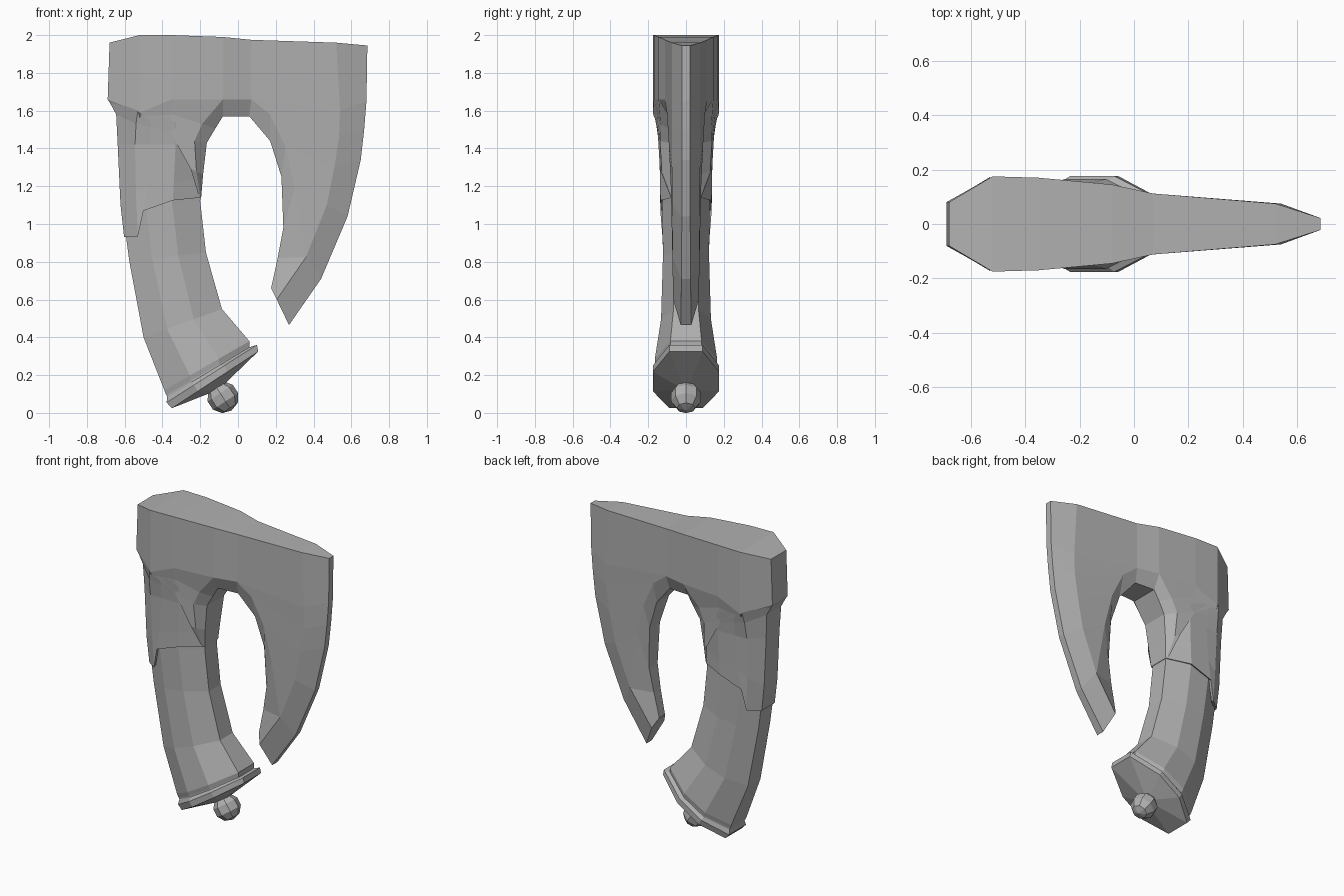
import bpy, bmesh
from mathutils import Matrix, Vector

# Dark grey shared by all parts
steel = bpy.data.materials.new("dark_grey")
steel.diffuse_color = (.44, .44, .44, 1)


def build(name, patches):
    """Skin rows of (x, z, half_width) points into quads, mirrored across y = 0."""
    bm = bmesh.new()
    for rows in patches:
        for s in (1, -1):
            grid = [[bm.verts.new((x, s * y, z)) for x, z, y in r] for r in rows]
            for a, b in zip(grid, grid[1:]):
                for i in range(len(a) - 1):
                    bm.faces.new((a[i], a[i + 1], b[i + 1], b[i]))
    bmesh.ops.remove_doubles(bm, verts=bm.verts[:], dist=0.0005)
    bmesh.ops.dissolve_degenerate(bm, edges=bm.edges[:], dist=0.0001)
    bmesh.ops.recalc_face_normals(bm, faces=bm.faces[:])
    return finish(name, bm)


def finish(name, bm):
    me = bpy.data.meshes.new(name)
    bm.to_mesh(me)
    bm.free()
    me.materials.append(steel)
    ob = bpy.data.objects.new(name, me)
    bpy.context.collection.objects.link(ob)
    return ob


def closed(pts):
    """Run a half section from the centre plane out and back again."""
    return [(*pts[0][:2], 0)] + list(pts) + [(*pts[-1][:2], 0)]


def flat(row):
    return [(x, z, 0) for x, z, y in row]


def octagon(lx, lz, rx, rz, w):
    """Half of an eight-sided ring between a left and a right point."""
    def at(t, y):
        return (lx + (rx - lx) * t, lz + (rz - lz) * t, y)
    return closed([at(0, w * .5), at(.3, w), at(.64, w), at(1, w * .5)])


# Head: columns of top, bevel and underside points
head = [closed(r) for r in (
    [(-.68, 1.96, .08), (-.69, 1.66, .08), (-.64, 1.58, .07)],
    [(-.52, 2.0, .175), (-.52, 1.59, .175), (-.52, 1.50, .14)],
    [(-.35, 2.0, .17), (-.35, 1.66, .17), (-.35, 1.58, .13)],
    [(-.08, 1.99, .145), (-.08, 1.66, .145), (-.08, 1.57, .095)],
    [(.07, 1.975, .112), (.07, 1.66, .112), (.06, 1.57, .085)],
)]
head.insert(0, flat(head[0]))

# Hooked blade: outer edge, ridge, inner bevel, inner edge
blade = [closed(r) for r in (
    [(.68, 1.65, .022), (.54, 1.6, .075), (.07, 1.66, .112), (.06, 1.57, .085)],
    [(.668, 1.5, .022), (.535, 1.46, .075), (.17, 1.58, .10), (.17, 1.44, .065)],
    [(.65, 1.34, .022), (.51, 1.3, .075), (.25, 1.41, .09), (.23, 1.25, .055)],
    [(.58, 1.04, .022), (.47, 1.1, .073), (.30, 1.19, .08), (.24, .98, .045)],
    [(.44, .71, .024), (.36, .825, .072), (.36, .825, .072), (.21, .82, .035)],
    [(.27, .465, .028), (.205, .6, .068), (.205, .6, .068), (.175, .66, .03)],
)]
blade.append(flat(blade[-1]))
top = [(.685, 1.945, .022), (.52, 1.96, .075), (.07, 1.975, .112)]
blade_root = [[(*top[0][:2], 0)] + top, blade[0][:4]]
blade_top = [[(x, z, 0), (x, z, y)] for x, z, y in top]
build("head_and_blade", [head, blade, blade_root, blade_top])

# Lug running from the head down the inside of the grip
lug = [r + [(*r[-1][:2], 0)] for r in (
    [(-.52, 1.59, .175), (-.35, 1.66, .17), (-.08, 1.66, .145), (-.08, 1.57, .095)],
    [(-.50, 1.57, .17), (-.35, 1.58, .155), (-.19, 1.53, .135), (-.12, 1.505, .095)],
    [(-.48, 1.56, .165), (-.36, 1.49, .15), (-.23, 1.44, .138), (-.165, 1.43, .09)],
    [(-.36, 1.49, .15), (-.25, 1.29, .138), (-.22, 1.28, .128), (-.185, 1.26, .08)],
    [(-.25, 1.29, .138), (-.205, 1.14, .08), (-.2, 1.14, .075), (-.195, 1.14, .07)],
)]
build("head_lug", [lug])

# Sleeve around the upper grip with a stepped lower edge
sleeve = [closed(r) for r in (
    [(-.688, 1.66, .078), (-.53, 1.6, .172), (-.46, 1.58, .165),
     (-.33, 1.54, .152), (-.17, 1.5, .07)],
    [(-.645, 1.58, .076), (-.54, 1.53, .158), (-.46, 1.51, .153),
     (-.33, 1.47, .146), (-.18, 1.44, .07)],
    [(-.637, 1.42, .07), (-.545, 1.42, .14), (-.46, 1.42, .142),
     (-.33, 1.42, .142), (-.18, 1.4, .07)],
    [(-.622, 1.1, .07), (-.54, 1.15, .13), (-.48, 1.2, .137),
     (-.34, 1.22, .137), (-.195, 1.24, .07)],
    [(-.603, .93, .068), (-.53, .935, .125), (-.5, 1.07, .136),
     (-.345, 1.125, .136), (-.195, 1.14, .07)],
    [(-.585, .94, .055), (-.53, .945, .105), (-.5, 1.08, .115),
     (-.345, 1.13, .115), (-.215, 1.145, .055)],
)]
build("sleeve", [sleeve])

# Curved grip
grip = [octagon(*r) for r in (
    (-.62, 1.45, -.19, 1.43, .12),
    (-.612, 1.08, -.2, 1.12, .126),
    (-.575, .8, -.17, .85, .122),
    (-.5, .4, -.085, .55, .132),
    (-.39, .12, .06, .38, .165),
    (-.38, .095, .06, .35, .16),
)]
build("grip", [[flat(grip[0])] + grip])

# Pommel plate with a shallow pointed underside
plate = [octagon(*r) for r in (
    (-.385, .115, .055, .365, .155),
    (-.375, .085, .06, .347, .158),
    (-.378, .055, .10, .36, .176),
    (-.35, .025, .107, .325, .176),
    (-.11, .12, -.09, .135, .02),
)]
build("pommel_plate", [[flat(plate[0])] + plate + [flat(plate[-1])]])

# Faceted pommel ball
bm = bmesh.new()
bmesh.ops.create_uvsphere(
    bm, u_segments=8, v_segments=5, radius=.084,
    matrix=Matrix.Translation(Vector((-.08, 0, .083))) @ Matrix.Rotation(-.58, 4, 'Y'))
finish("pommel_ball", bm)
